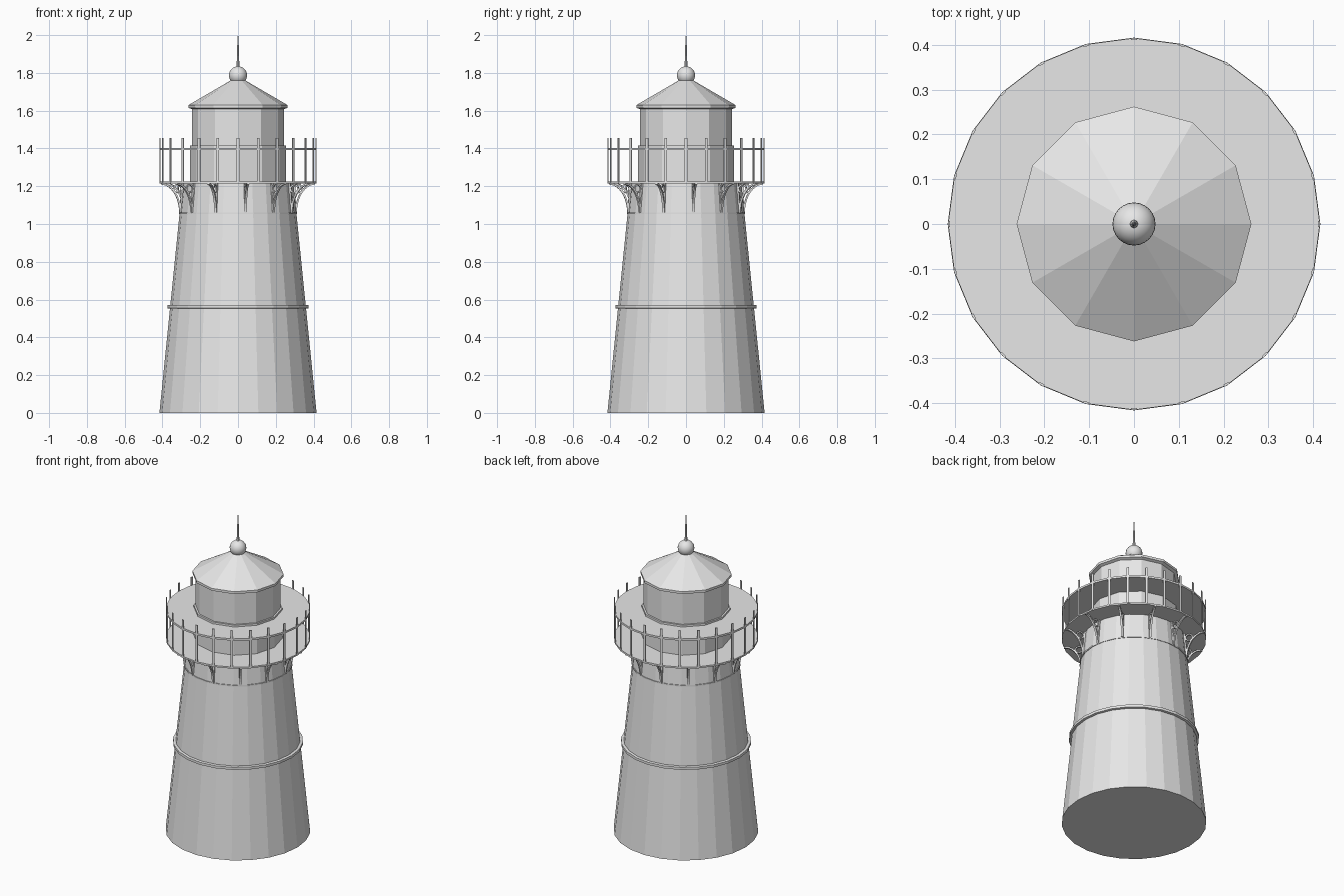
import bpy, bmesh, math
from mathutils import Vector, Matrix

cube = bpy.data.objects.get("Cube")
if cube:
    bpy.data.objects.remove(cube, do_unlink=True)

grey = bpy.data.materials.new("plain grey")
grey.use_nodes = True
grey.diffuse_color = (0.8, 0.8, 0.8, 1)
grey.node_tree.nodes["Principled BSDF"].inputs["Base Color"].default_value = (0.8, 0.8, 0.8, 1)


def finish(name, bm):
    """Turn a bmesh into a named, coloured object."""
    bmesh.ops.recalc_face_normals(bm, faces=bm.faces)
    mesh = bpy.data.meshes.new(name)
    bm.to_mesh(mesh)
    bm.free()
    mesh.materials.append(grey)
    obj = bpy.data.objects.new(name, mesh)
    bpy.context.collection.objects.link(obj)
    return obj


def turned(name, profile, sides):
    """Closed solid from (radius, height) points, listed bottom to top."""
    bm = bmesh.new()
    rings = []
    for r, z in profile:
        rings.append([bm.verts.new((r * math.cos(2 * math.pi * i / sides),
                                    r * math.sin(2 * math.pi * i / sides), z))
                      for i in range(sides)])
    for a, b in zip(rings, rings[1:]):
        for i in range(sides):
            j = (i + 1) % sides
            bm.faces.new((a[i], a[j], b[j], b[i]))
    bm.faces.new(rings[0][::-1])
    bm.faces.new(rings[-1])
    return finish(name, bm)


def strip(bm, path, width, depth, closed=False):
    """Flat bar of the given width following a path in the radius-height plane."""
    n = len(path)
    loops = []
    for i, (x, z) in enumerate(path):
        p = path[(i - 1) % n] if closed or i else path[0]
        q = path[(i + 1) % n] if closed or i < n - 1 else path[-1]
        t = Vector((q[0] - p[0], q[1] - p[1])).normalized() * width / 2
        loops.append([bm.verts.new((x + s * t.y, d, z - s * t.x))
                      for s, d in ((-1, -depth / 2), (1, -depth / 2),
                                   (1, depth / 2), (-1, depth / 2))])
    for i in range(n if closed else n - 1):
        a, b = loops[i], loops[(i + 1) % n]
        for k in range(4):
            m = (k + 1) % 4
            bm.faces.new((a[k], a[m], b[m], b[k]))
    if not closed:
        bm.faces.new(loops[0])
        bm.faces.new(loops[-1][::-1])


def around(name, build, count, offset):
    """Repeat a part built on the +x side around the vertical axis."""
    bm = bmesh.new()
    for i in range(count):
        old = set(bm.verts)
        build(bm)
        new = [v for v in bm.verts if v not in old]
        turn = Matrix.Rotation(offset + 2 * math.pi * i / count, 3, 'Z')
        bmesh.ops.rotate(bm, verts=new, cent=(0, 0, 0), matrix=turn)
    return finish(name, bm)


# Tapered tower and its bands
turned("tower", [(0.416, 0), (0.293, 1.218)], 24)
turned("middle_band", [(0.366, 0.552), (0.374, 0.554), (0.374, 0.570), (0.366, 0.572)], 24)
turned("bracket_band", [(0.313, 1.052), (0.313, 1.061)], 24)

# Gallery floor and rail disc
turned("gallery_floor", [(0.415, 1.214), (0.415, 1.224)], 24)
turned("rail_disc", [(0.415, 1.391), (0.415, 1.403)], 24)

# Lantern room and roof
turned("lantern_base", [(0.255, 1.22), (0.255, 1.415)], 12)
turned("lantern_room", [(0.244, 1.41), (0.244, 1.62)], 12)
turned("roof", [(0.244, 1.608), (0.262, 1.615), (0.262, 1.630), (0.02, 1.771)], 12)

# Ball and spire
bm = bmesh.new()
bmesh.ops.create_uvsphere(bm, u_segments=24, v_segments=14, radius=0.048,
                          matrix=Matrix.Translation((0, 0, 1.787)))
for f in bm.faces:
    f.smooth = True
finish("roof_ball", bm)
turned("spire", [(0.010, 1.825), (0.006, 1.87), (0.005, 1.92),
                 (0.003, 1.975), (0.001, 2.0)], 8)


# Railing posts
def post(bm):
    strip(bm, [(0.413, 1.22), (0.413, 1.455)], 0.005, 0.014)


around("railing_posts", post, 24, 0)


# Curved brackets under the gallery
def bracket(bm):
    arc = [(0.411 - 0.102 * math.cos(a), 1.058 + 0.155 * math.sin(a))
           for a in (math.pi / 2 * i / 10 for i in range(11))]
    strip(bm, arc, 0.009, 0.012)
    strip(bm, [(0.309, 1.058), (0.296, 1.215)], 0.009, 0.012)
    ring = [(0.324 + 0.021 * math.cos(a), 1.187 + 0.021 * math.sin(a))
            for a in (2 * math.pi * i / 12 for i in range(12))]
    strip(bm, ring, 0.007, 0.010, closed=True)


around("gallery_brackets", bracket, 12, math.radians(7.5))
